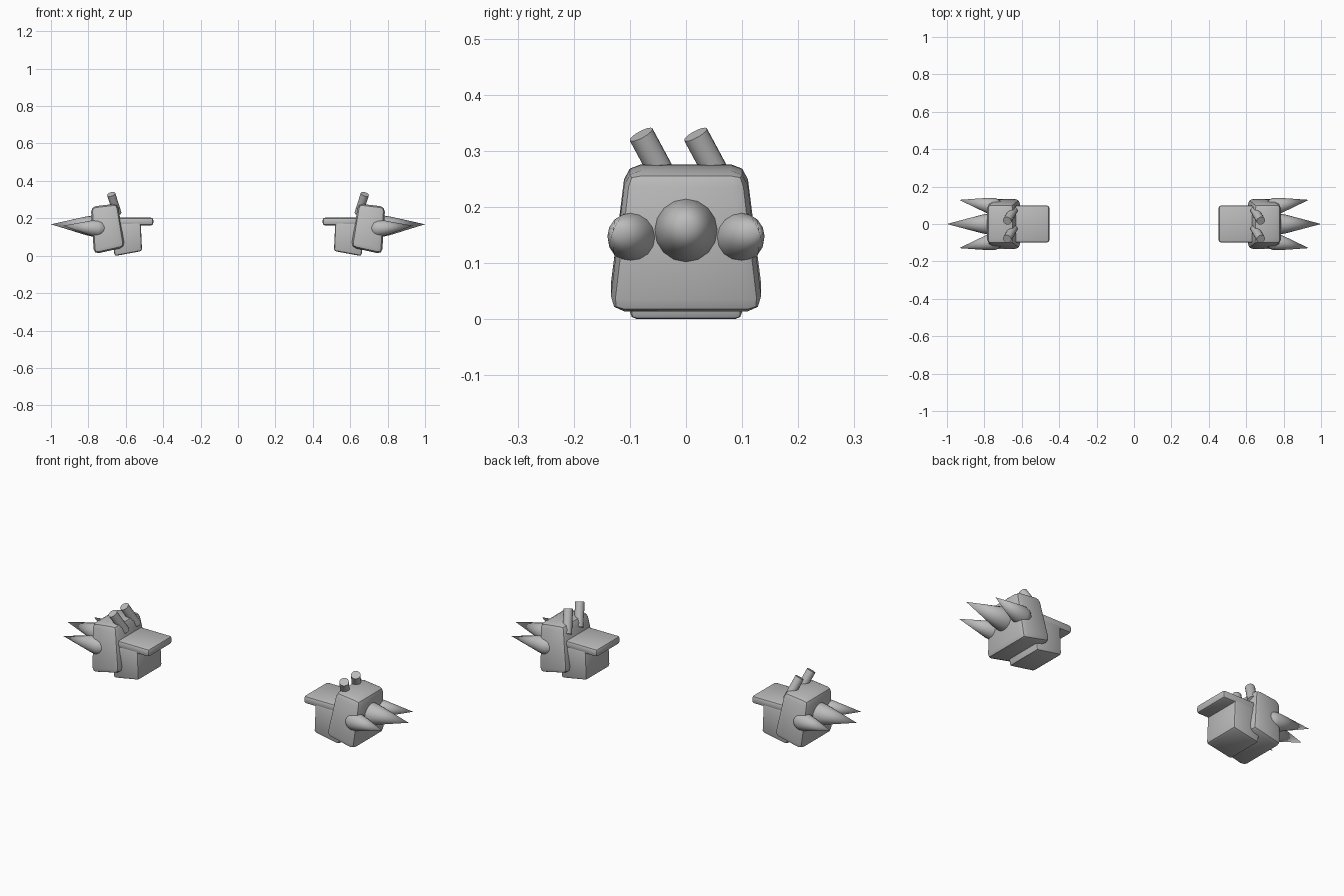
import bpy, bmesh, math
from mathutils import Vector

cube = bpy.data.objects.get("Cube")
if cube:
    bpy.data.objects.remove(cube, do_unlink=True)

GREY = (0.5, 0.5, 0.5, 1)
mat = bpy.data.materials.new("armour grey")
mat.use_nodes = True
mat.diffuse_color = GREY
mat.node_tree.nodes["Principled BSDF"].inputs["Base Color"].default_value = GREY


def finish(name, bm, side):
    """Mirror the part to its side and turn it into an object."""
    for v in bm.verts:
        v.co.x *= side
    bmesh.ops.recalc_face_normals(bm, faces=bm.faces)
    mesh = bpy.data.meshes.new(name)
    bm.to_mesh(mesh)
    bm.free()
    mesh.materials.append(mat)
    obj = bpy.data.objects.new(("left_" if side > 0 else "right_") + name, mesh)
    bpy.context.collection.objects.link(obj)
    bpy.ops.object.select_all(action='DESELECT')
    obj.select_set(True)
    bpy.context.view_layer.objects.active = obj
    bpy.ops.object.shade_smooth_by_angle(angle=math.radians(30))


def block(name, side, corners, low_half, high_half, bevel):
    """Bevelled block from an x-z outline: two low corners, then two high ones."""
    halves = (low_half, low_half, high_half, high_half)
    bm = bmesh.new()
    front = [bm.verts.new((x, -h, z)) for (x, z), h in zip(corners, halves)]
    back = [bm.verts.new((x, h, z)) for (x, z), h in zip(corners, halves)]
    bm.faces.new(front)
    bm.faces.new(back[::-1])
    for i in range(4):
        j = (i + 1) % 4
        bm.faces.new((front[j], front[i], back[i], back[j]))
    bmesh.ops.recalc_face_normals(bm, faces=bm.faces)
    bmesh.ops.bevel(bm, geom=bm.edges[:], offset=bevel, segments=2,
                    profile=0.5, affect='EDGES', clamp_overlap=True)
    finish(name, bm, side)


def turned(name, side, start, end, profile, sides=16):
    """Round part along start-end; profile holds (fraction of length, radius)."""
    start, end = Vector(start), Vector(end)
    axis = end - start
    turn = axis.to_track_quat('Z', 'Y')
    bm = bmesh.new()
    rings = []
    for t, r in profile:
        n = sides if r else 1
        rings.append([bm.verts.new(start + axis * t + turn @ Vector(
            (r * math.cos(math.tau * i / n), r * math.sin(math.tau * i / n), 0)))
            for i in range(n)])
    for a, b in zip(rings, rings[1:]):
        for i in range(sides):
            j = (i + 1) % sides
            if len(b) == 1:
                bm.faces.new((a[i], a[j], b[0]))
            else:
                bm.faces.new((a[i], a[j], b[j], b[i]))
    for ring in (rings[0], rings[-1]):
        if len(ring) > 1:
            bm.faces.new(ring)
    finish(name, bm, side)


def spike(name, side, start, end, r):
    turned(name, side, start, end,
           [(0, r * 0.75), (0.08, r * 0.95), (0.16, r), (0.3, r * 0.88), (1, 0)])


for side in (1, -1):
    # Tapered shoulder guard, lower inner block and flat inner plate
    block("shoulder_guard", side,
          [(0.605, 0.045), (0.77, 0.008), (0.787, 0.262), (0.643, 0.279)],
          0.137, 0.107, 0.027)
    block("inner_block", side,
          [(0.513, 0.025), (0.66, -0.002), (0.68, 0.17), (0.52, 0.18)],
          0.1, 0.1, 0.012)
    block("inner_plate", side,
          [(0.453, 0.162), (0.67, 0.162), (0.67, 0.203), (0.453, 0.203)],
          0.099, 0.099, 0.012)

    # Outer spikes: one large in the middle, a smaller one each way
    spike("middle_spike", side, (0.73, 0, 0.157), (1, 0, 0.168), 0.057)
    for label, d in (("front", -1), ("back", 1)):
        spike(label + "_spike", side, (0.72, d * 0.088, 0.143),
              (0.935, d * 0.129, 0.16), 0.046)

    # Slanted pegs on the top inner edge
    for label, y in (("front", -0.08), ("back", 0.017)):
        turned(label + "_peg", side, (0.645, y + 0.056, 0.225),
               (0.678, y, 0.329), [(0, 0.023), (1, 0.023)])
